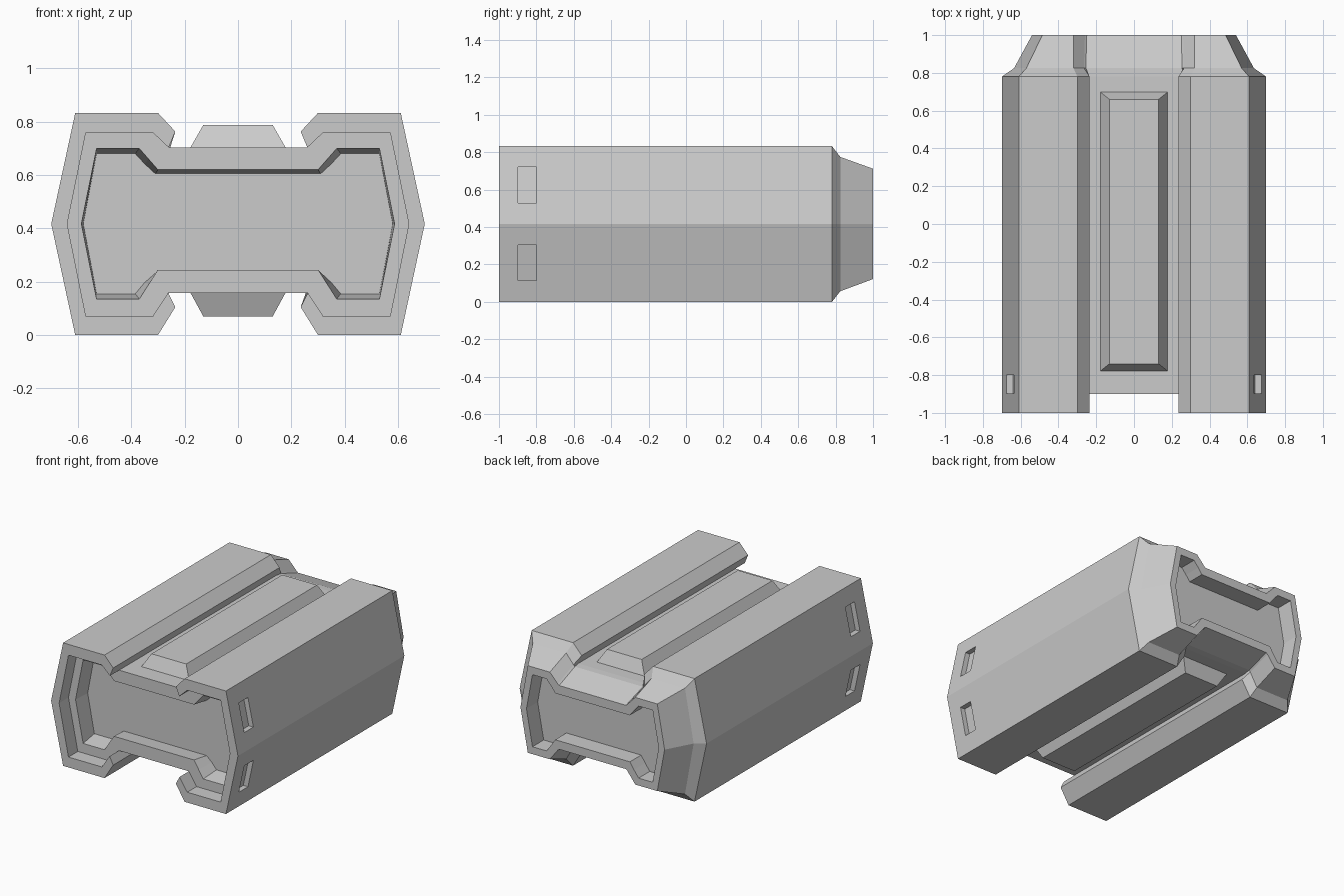
import bpy, bmesh, math

if "Cube" in bpy.data.objects:
    bpy.data.objects.remove(bpy.data.objects["Cube"])

def finish(bm, name):
    bmesh.ops.recalc_face_normals(bm, faces=bm.faces[:])
    me = bpy.data.meshes.new(name)
    bm.to_mesh(me)
    bm.free()
    ob = bpy.data.objects.new(name, me)
    bpy.context.collection.objects.link(ob)
    return ob

def loft(name, rings, cap_start=True, cap_end=True):
    """Skin a list of closed rings of (x, y, z) points."""
    bm = bmesh.new()
    loops = [[bm.verts.new(p) for p in r] for r in rings]
    n = len(loops[0])
    for a, b in zip(loops, loops[1:]):
        for i in range(n):
            j = (i + 1) % n
            bm.faces.new((a[i], a[j], b[j], b[i]))
    if cap_start:
        bm.faces.new(loops[0])
    if cap_end:
        bm.faces.new(loops[-1])
    return finish(bm, name)

def ring(y, half):
    """Right half profile (top to bottom) mirrored into a closed ring."""
    return [(x, y, z) for x, z in half] + [(-x, y, z) for x, z in reversed(half)]

# Half profiles: top channel, lip, rail top, corner, side, then the bottom
OUTER = [(.26, .703), (.235, .763), (.30, .833), (.61, .833), (.70, .417),
         (.61, 0), (.30, 0), (.235, .105), (.262, .158)]
SHOULDER = [(.255, .70), (.265, .71), (.32, .775), (.57, .775), (.635, .417),
            (.57, .057), (.32, .057), (.265, .15), (.255, .16)]
TAIL = [(.25, .64), (.26, .648), (.32, .712), (.485, .712), (.54, .417),
        (.485, .122), (.32, .122), (.26, .20), (.25, .208)]
FRONT_HOLE = [(.30, .62), (.335, .66), (.37, .70), (.53, .70), (.587, .417),
              (.53, .135), (.37, .135), (.335, .19), (.30, .245)]
FRONT_FLOOR = [(.31, .605), (.35, .642), (.385, .68), (.53, .68), (.58, .417),
               (.53, .155), (.385, .155), (.35, .197), (.31, .232)]
BACK_HOLE = [(.28, .58), (.31, .62), (.345, .66), (.45, .66), (.495, .417),
             (.45, .172), (.345, .172), (.31, .22), (.28, .265)]

# Main body with recessed ends
body = loft("container_body", [
    ring(-.78, FRONT_FLOOR), ring(-.90, FRONT_HOLE), ring(-.90, OUTER),
    ring(.78, OUTER), ring(.825, SHOULDER), ring(1, TAIL),
    ring(1, BACK_HOLE), ring(.88, BACK_HOLE)])

# C-shaped front collars, left and right
COLLAR = OUTER + [(.32, .07), (.57, .07), (.64, .417), (.57, .76), (.32, .76)]
for side, s in (("left", -1), ("right", 1)):
    loft(side + "_front_collar",
         [[(s * x, y, z) for x, z in COLLAR] for y in (-1, -.90)], cap_end=False)

# Raised panels on top and bottom
def rect(hx, y0, y1, z):
    return [(-hx, y0, z), (hx, y0, z), (hx, y1, z), (-hx, y1, z)]

for name, z0, z1 in (("top_panel", .70, .788), ("bottom_panel", .162, .07)):
    loft(name, [rect(.18, -.78, .70, z0), rect(.13, -.74, .66, z1)],
         cap_start=False)

# Small side slots cut along the slanted walls
for s in (-1, 1):
    for z0, z1 in ((.53, .72), (.115, .305)):
        def wall(z):
            return .70 - .09 * abs(z - .417) / .417
        def section(y):
            return [(s * (wall(z) + d), y, z) for z, d in
                    ((z0, -.035), (z0, .05), (z1, .05), (z1, -.035))]
        cutter = loft("slot_cutter", [section(-.897), section(-.80)])
        cutter.hide_render = True
        cutter.hide_viewport = False
        mod = body.modifiers.new("slot", 'BOOLEAN')
        mod.operation = 'DIFFERENCE'
        mod.solver = 'EXACT'
        mod.object = cutter
        cutter.display_type = 'WIRE'
